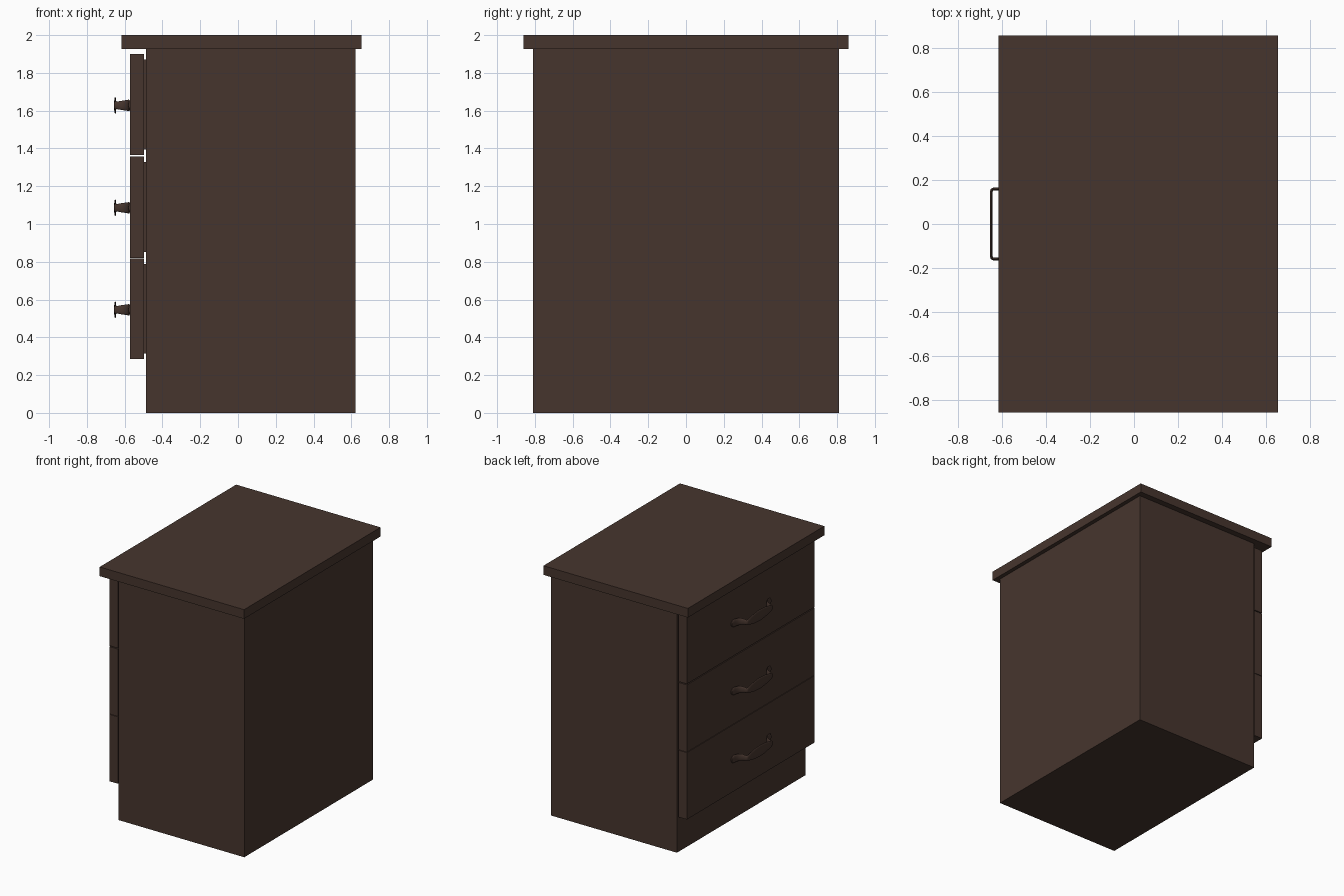
import bpy, bmesh, math
from mathutils import Vector

if "Cube" in bpy.data.objects:
    bpy.data.objects.remove(bpy.data.objects["Cube"])

brown = bpy.data.materials.new("dark_brown_wood")
brown.diffuse_color = (0.062, 0.036, 0.027, 1)
brown.use_nodes = True
brown.node_tree.nodes["Principled BSDF"].inputs["Base Color"].default_value = brown.diffuse_color


def finish(name, bm):
    bmesh.ops.recalc_face_normals(bm, faces=bm.faces)
    mesh = bpy.data.meshes.new(name)
    bm.to_mesh(mesh)
    bm.free()
    mesh.materials.append(brown)
    ob = bpy.data.objects.new(name, mesh)
    bpy.context.collection.objects.link(ob)
    return ob


def box(name, x0, x1, half_y, z0, z1):
    bm = bmesh.new()
    bmesh.ops.create_cube(bm, size=1)
    for v in bm.verts:
        v.co = Vector(((x0 + x1) / 2 + v.co.x * (x1 - x0),
                       v.co.y * 2 * half_y,
                       (z0 + z1) / 2 + v.co.z * (z1 - z0)))
    return finish(name, bm)


# Half of the handle path, foot to middle: x, y, half height
HALF = [(-0.574, 0.248, 0.012), (-0.575, 0.238, 0.027), (-0.577, 0.215, 0.031),
        (-0.584, 0.190, 0.029), (-0.598, 0.170, 0.027), (-0.618, 0.160, 0.024),
        (-0.640, 0.159, 0.020), (-0.647, 0.156, 0.020), (-0.650, 0.148, 0.022),
        (-0.650, 0.110, 0.032), (-0.650, 0.055, 0.042)]


def handle(name, zc, sides=16, thick=0.0065):
    path = HALF + [(-0.650, 0.0, 0.045)] + [(x, -y, h) for x, y, h in reversed(HALF)]
    bm = bmesh.new()
    rings = []
    for i, (x, y, h) in enumerate(path):
        a, b = path[max(i - 1, 0)], path[min(i + 1, len(path) - 1)]
        t = Vector((b[0] - a[0], b[1] - a[1])).normalized()
        ring = []
        for k in range(sides):
            ang = 2 * math.pi * k / sides
            d = thick * math.cos(ang)
            ring.append(bm.verts.new((x - t.y * d, y + t.x * d, zc + h * math.sin(ang))))
        rings.append(ring)
    for r, s in zip(rings, rings[1:]):
        for k in range(sides):
            n = (k + 1) % sides
            bm.faces.new((r[k], r[n], s[n], s[k]))
    bm.faces.new(rings[0])
    bm.faces.new(rings[-1])
    ob = finish(name, bm)
    bpy.context.view_layer.objects.active = ob
    ob.select_set(True)
    bpy.ops.object.shade_smooth_by_angle(angle=math.radians(45))
    ob.select_set(False)


# Cabinet body and overhanging top
box("cabinet_body", -0.488, 0.623, 0.811, 0, 1.927)
box("cabinet_top", -0.618, 0.655, 0.859, 1.927, 2.0)

# Three drawers: front panel, set-back box behind it, handle
DRAWERS = [("bottom", 0.284, 0.817, 0.546), ("middle", 0.821, 1.357, 1.086),
           ("upper", 1.364, 1.900, 1.628)]
for label, z0, z1, zh in DRAWERS:
    box(label + "_drawer_front", -0.571, -0.497, 0.804, z0, z1)
    box(label + "_drawer_box", -0.498, -0.485, 0.775, z0 + 0.03, z1 - 0.028)
    handle(label + "_drawer_handle", zh)
